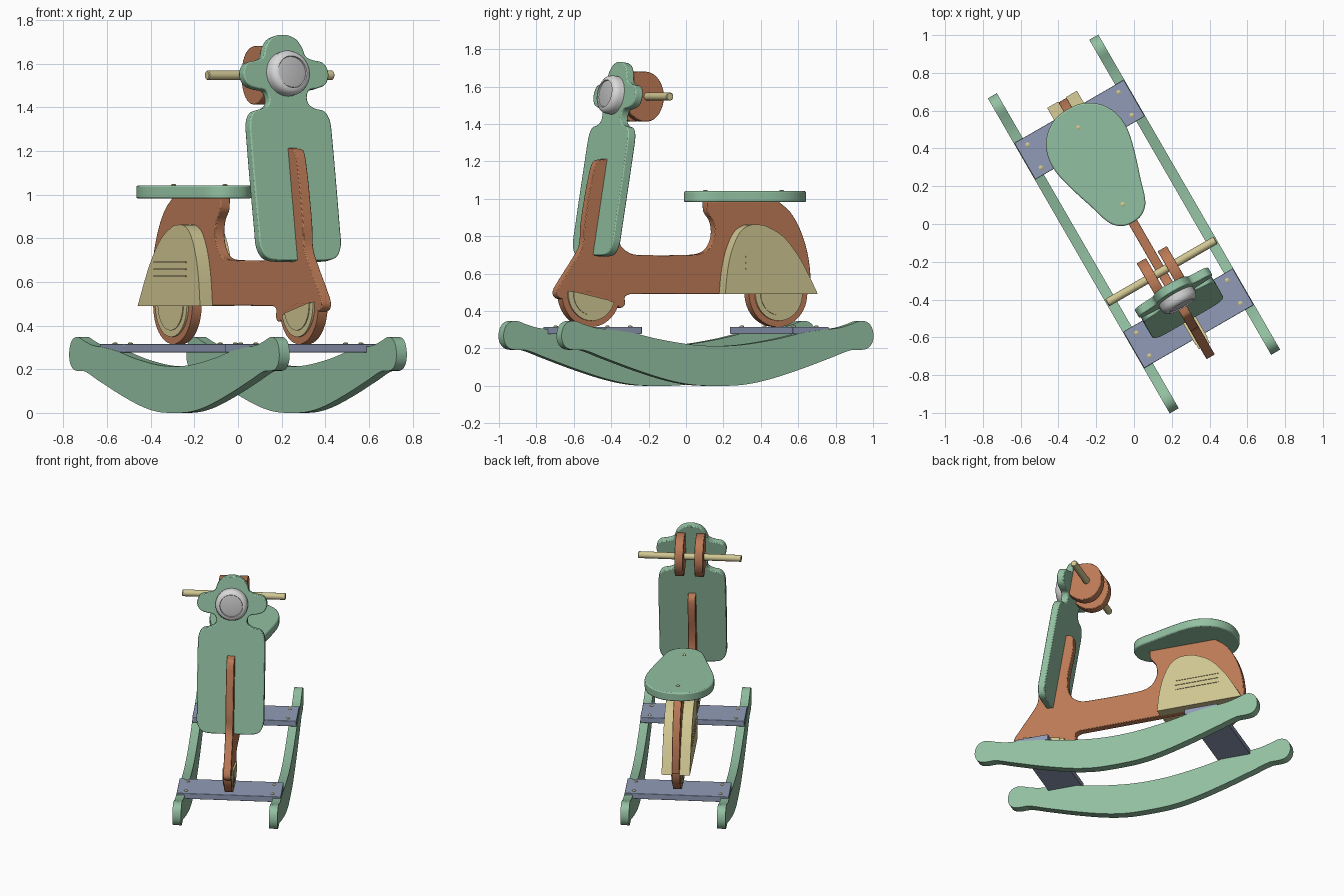
import bpy
import bmesh
from math import cos, sin, pi, radians
from mathutils import Matrix, Vector

if "Cube" in bpy.data.objects:
    bpy.data.objects.remove(bpy.data.objects["Cube"], do_unlink=True)

# The whole toy is turned on its stand
TURN = Matrix.Rotation(radians(30), 4, 'Z')


def material(name, r, g, b):
    mat = bpy.data.materials.new(name)
    mat.use_nodes = True
    mat.diffuse_color = (r, g, b, 1)
    bsdf = mat.node_tree.nodes["Principled BSDF"]
    bsdf.inputs["Base Color"].default_value = (r, g, b, 1)
    bsdf.inputs["Roughness"].default_value = 0.7
    return mat


GREEN = material("sage green", .29, .53, .36)
BROWN = material("warm brown", .50, .195, .093)
TAN = material("pale tan", .64, .57, .29)
BLUE = material("slate blue", .28, .33, .47)
RIM = material("light grey", .7, .7, .7)
LENS = material("mid grey", .52, .52, .53)


def finish(name, bm, mat, bevel=0):
    """Turn a bmesh into a smooth-shaded object with sharp edges kept."""
    bmesh.ops.remove_doubles(bm, verts=bm.verts, dist=.0002)
    bmesh.ops.recalc_face_normals(bm, faces=bm.faces)
    mesh = bpy.data.meshes.new(name)
    bm.to_mesh(mesh)
    bm.free()
    mesh.materials.append(mat)
    mesh.shade_smooth()
    mesh.set_sharp_from_angle(angle=radians(35))
    obj = bpy.data.objects.new(name, mesh)
    bpy.context.collection.objects.link(obj)
    obj.matrix_world = TURN
    if bevel:
        mod = obj.modifiers.new("soft edge", 'BEVEL')
        mod.width = bevel
        mod.segments = 2
        mod.angle_limit = radians(50)
    return obj


def smooth(points, steps=5):
    """Closed curve through the points; a doubled point makes a corner."""
    pts = [Vector(p) for p in points]
    n = len(pts)
    out = []
    for i in range(n):
        p0, p1, p2, p3 = (pts[(i + k) % n] for k in (-1, 0, 1, 2))
        length = (p2 - p1).length
        if length < .0005:
            continue
        a = (p2 - p0).normalized() * length
        b = (p3 - p1).normalized() * length
        for s in range(steps):
            t = s / steps
            out.append(p1 * (2*t**3 - 3*t**2 + 1) + a * (t**3 - 2*t**2 + t)
                       + p2 * (3*t**2 - 2*t**3) + b * (t**3 - t**2))
    return out


def mirrored(half):
    """Complete a half outline across its first axis."""
    return half + [(-a, b) for a, b in reversed(half) if a > 0]


def slab(name, outline, place, low, high, mat, bevel=0):
    """Extrude an outline between two depths; place maps it into space."""
    bm = bmesh.new()
    lower = [bm.verts.new(place(p[0], p[1], low)) for p in outline]
    upper = [bm.verts.new(place(p[0], p[1], high)) for p in outline]
    bm.faces.new(lower)
    bm.faces.new(upper)
    for i in range(len(outline)):
        bm.faces.new((lower[i - 1], lower[i], upper[i], upper[i - 1]))
    return finish(name, bm, mat, bevel)


def lathe(name, profile, matrix, mat, sides=40):
    """Turn a (radius, height) profile around the local z axis."""
    bm = bmesh.new()
    rings = [[bm.verts.new(matrix @ Vector((r * cos(2*pi*i/sides), r * sin(2*pi*i/sides), h)))
              for i in range(sides)] for r, h in profile]
    bm.faces.new(rings[0])
    bm.faces.new(rings[-1])
    for a, b in zip(rings, rings[1:]):
        for i in range(sides):
            bm.faces.new((a[i - 1], a[i], b[i], b[i - 1]))
    return finish(name, bm, mat)


def side(v, z, x):
    return (x, v, z)


def flat(x, v, z):
    return (x, v, z)


def tilted(x, z, depth):
    return (x, -.502 + (z - 1.208) * .171 + depth * .985, z - depth * .17)


def box(a, b, c, d):
    return [(a, c), (b, c), (b, d), (a, d)]


SIDES = (("right", -1), ("left", 1))
ACROSS = Matrix.Rotation(pi / 2, 4, 'Y')

# Rockers
rocker = smooth(mirrored([
    (0, 0), (.15, .005), (.3, .03), (.5, .085), (.7, .15), (.82, .19), (.88, .192),
    (.925, .2), (.955, .23), (.962, .28), (.94, .33), (.89, .348), (.82, .328),
    (.75, .31), (.65, .3), (.52, .282), (.38, .253), (.25, .232), (.13, .218), (0, .213)]))
for label, s in SIDES:
    slab(label + "_rocker", rocker, side, s * .31 - .0275, s * .31 + .0275, GREEN)


def screw(name, x, v, z):
    lathe(name, [(.012, -.01), (.012, .003), (.007, .006)],
          Matrix.Translation((x, v, z)), TAN, 16)


# Cross planks with their screws
for label, s in (("front", -1), ("rear", 1)):
    slab(label + "_plank", box(-.335, .335, s * .465, s * .688), flat, .277, .316, BLUE, .003)
    for x in (-.278, .278):
        for v in (.505, .645):
            screw(label + "_plank_screw", x, s * v, .316)

# Main body board
body = smooth([
    (-.565, 1.195), (-.53, 1.21), (-.43, 1.21), (-.405, 1.18), (-.41, 1.08), (-.44, .93),
    (-.445, .83), (-.415, .75), (-.36, .71), (-.3, .7), (0, .7), (.09, .71), (.14, .745),
    (.165, .81), (.155, .88), (.12, .93), (.115, .985), (.115, .985), (.56, .985), (.56, .985),
    (.63, .93), (.69, .84), (.735, .72), (.755, .6), (.757, .495), (.757, .495),
    (-.36, .49), (-.36, .49), (-.39, .475), (-.39, .435), (-.42, .418), (-.45, .45),
    (-.6, .5), (-.74, .475), (-.79, .467), (-.812, .5), (-.775, .565), (-.7, .668),
    (-.65, .75), (-.64, .86), (-.62, .98), (-.595, 1.1)])
slab("body", body, side, -.025, .025, BROWN, .004)

# Wheels and hubs
for label, v, start, end in (("front", -.6, 174, 342), ("rear", .555, 176, 364)):
    lathe(label + "_wheel", [(.18, -.0245), (.18, .0245)],
          Matrix.Translation((0, v, .495)) @ ACROSS, BROWN, 48)
    for part, radius, half in (("hub", .145, .034), ("hub_cap", .115, .038)):
        arc = [radians(start + (end - start) * i / 24) for i in range(25)]
        slab(label + "_" + part, [(v + radius * cos(a), .493 + radius * sin(a)) for a in arc],
             side, -half, half, TAN)

# Rear side panels with three ribs each
panel = smooth([
    (.19, .49), (.19, .49), (.205, .62), (.232, .727), (.28, .82), (.335, .857), (.385, .862),
    (.44, .855), (.55, .797), (.645, .69), (.705, .594), (.762, .49), (.762, .49)])
for label, s in SIDES:
    slab(label + "_panel", panel, side, s * .024, s * .091, TAN)
    for z in (.626, .658, .69):
        slab(label + "_panel_rib", box(.315, .61, z - .004, z + .004), side, s * .09, s * .095, TAN)

# Seat
seat = smooth(mirrored([
    (0, .01), (.06, .022), (.11, .07), (.15, .19), (.2, .35), (.222, .46),
    (.213, .55), (.17, .63), (.09, .687), (0, .702)]))
slab("seat", seat, flat, .982, 1.042, GREEN, .008)
for v in (.12, .59):
    screw("seat_screw", 0, v, 1.042)

# Front shield with handlebar head
shield = smooth(mirrored([
    (0, .7), (.13, .7), (.185, .715), (.213, .765), (.216, .83), (.216, 1.28), (.21, 1.345),
    (.185, 1.383), (.14, 1.395), (.108, 1.415), (.1, 1.445), (.115, 1.478), (.16, 1.488),
    (.2, 1.503), (.222, 1.535), (.222, 1.572), (.2, 1.605), (.15, 1.617), (.112, 1.635),
    (.098, 1.672), (.07, 1.712), (.03, 1.731), (0, 1.733)]))
slab("front_shield", shield, tilted, 0, .048, GREEN, .006)

# Headlamp
lamp = Matrix.Translation(tilted(0, 1.553, 0)) @ Matrix.Rotation(radians(80), 4, 'X')
lathe("headlamp_rim", [(.104, -.01), (.104, .03), (.097, .048), (.085, .058), (.074, .06),
                       (.072, .05)], lamp, RIM)
lathe("headlamp_lens", [(.071, .04), (.071, .054), (.06, .057)], lamp, LENS)

# Handlebar and its two brackets
lathe("handlebar", [(.018, -.332), (.022, -.328), (.022, .328), (.018, .332)],
      Matrix.Translation((0, -.29, 1.547)) @ ACROSS, TAN, 24)
bracket = smooth([
    (-.39, 1.67), (-.39, 1.67), (-.33, 1.682), (-.26, 1.67), (-.21, 1.625), (-.188, 1.55),
    (-.205, 1.475), (-.25, 1.425), (-.31, 1.413), (-.36, 1.43), (-.42, 1.48), (-.42, 1.48)])
for label, s in SIDES:
    slab(label + "_bar_bracket", bracket, side, s * .036, s * .092, BROWN, .004)
